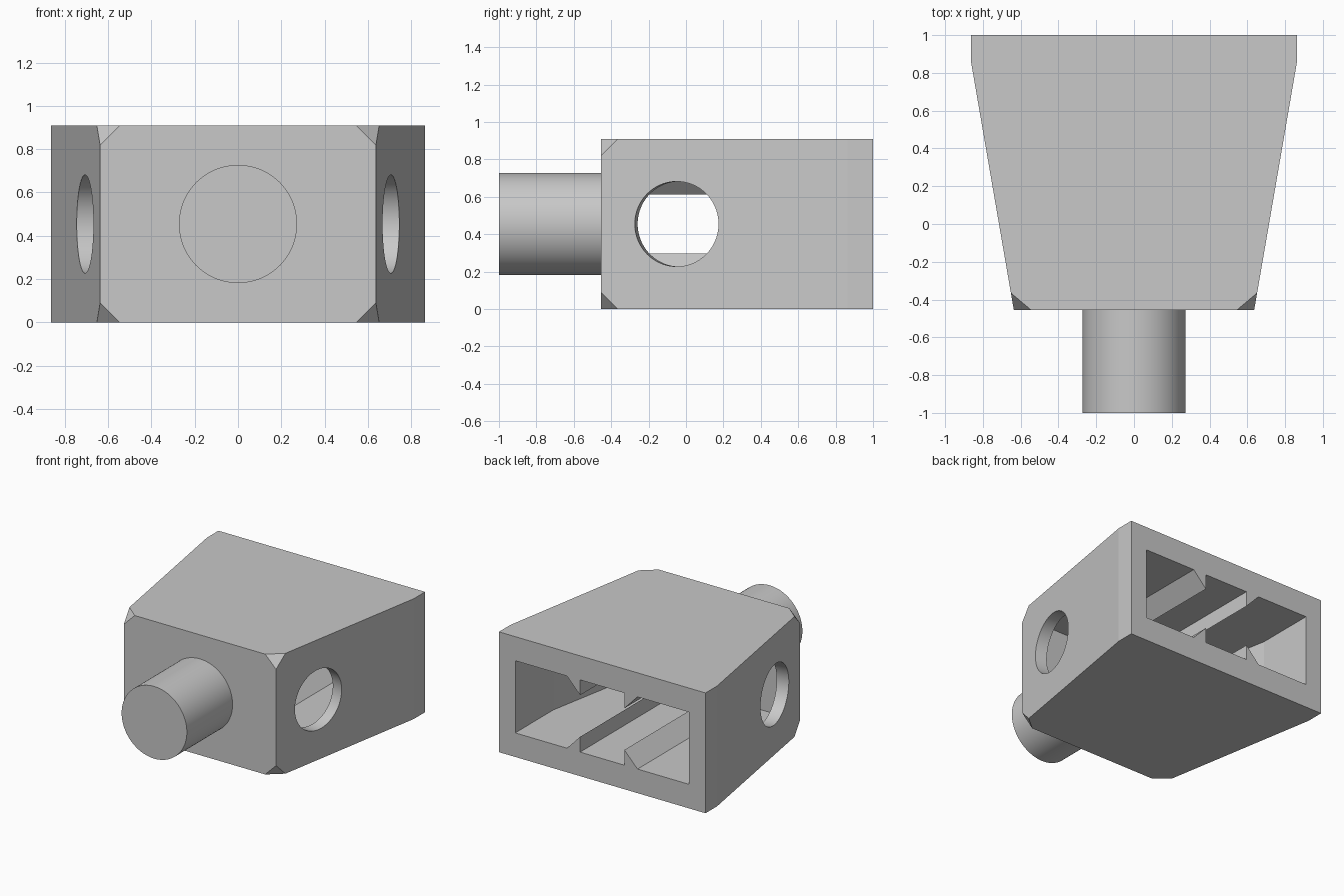
import bpy, bmesh, math
from mathutils import Matrix, Vector

if "Cube" in bpy.data.objects:
    bpy.data.objects.remove(bpy.data.objects["Cube"], do_unlink=True)

U = 1 / 11                      # design module
HEIGHT = 10 * U
MID = HEIGHT / 2
FRONT, BACK = -5 * U, 1.0

grey = bpy.data.materials.new("light_grey")
grey.use_nodes = True
grey.diffuse_color = (0.58, 0.58, 0.58, 1)
grey.node_tree.nodes["Principled BSDF"].inputs["Base Color"].default_value = grey.diffuse_color


def make_object(name, bm):
    bmesh.ops.recalc_face_normals(bm, faces=bm.faces)
    mesh = bpy.data.meshes.new(name)
    bm.to_mesh(mesh)
    bm.free()
    mesh.materials.append(grey)
    obj = bpy.data.objects.new(name, mesh)
    bpy.context.collection.objects.link(obj)
    return obj


def loft(sections):
    """Skin matching rings of points and cap both ends."""
    bm = bmesh.new()
    rings = [[bm.verts.new(p) for p in s] for s in sections]
    n = len(rings[0])
    for a, b in zip(rings, rings[1:]):
        for i in range(n):
            j = (i + 1) % n
            bm.faces.new((a[i], a[j], b[j], b[i]))
    bm.faces.new(rings[0])
    bm.faces.new(rings[-1])
    return bm


def cylinder(name, centre, axis, radius, length):
    bm = bmesh.new()
    turn = Vector(axis).to_track_quat('Z', 'Y').to_matrix().to_4x4()
    bmesh.ops.create_cone(bm, cap_ends=True, segments=96, radius1=radius, radius2=radius,
                          depth=length, matrix=Matrix.Translation(centre) @ turn)
    return make_object(name, bm)


def cut(target, cutter):
    cutter.hide_render = True
    mod = target.modifiers.new("cut", 'BOOLEAN')
    mod.operation, mod.solver, mod.object = 'DIFFERENCE', 'EXACT', cutter
    bpy.context.view_layer.objects.active = target
    bpy.ops.object.modifier_apply(modifier=mod.name)
    bpy.data.objects.remove(cutter, do_unlink=True)


def smooth(obj):
    bpy.ops.object.select_all(action='DESELECT')
    obj.select_set(True)
    bpy.context.view_layer.objects.active = obj
    bpy.ops.object.shade_smooth_by_angle(angle=math.radians(8))


# Tapered housing with its four front corners clipped
half_back, half_front, bend = 9.5 * U, 7 * U, BACK - 1.5 * U
slope = (half_back - half_front) / (bend - FRONT)
plan = [(half_front, FRONT), (half_back, bend), (half_back, BACK)]
plan += [(-x, y) for x, y in reversed(plan)]
bm = loft([[(x, y, z) for x, y in plan] for z in (0, HEIGHT)])
corners = [v for v in bm.verts if v.co.y < FRONT + 0.01]
bmesh.ops.bevel(bm, geom=corners, offset=U, offset_type='OFFSET', segments=1,
                profile=0.5, affect='VERTICES')
housing = make_object("housing", bm)


# Rear cavity whose outline leaves wedge ribs on floor and ceiling
def cavity_section(half, y):
    low, tip = 2 * U - MID, 3.27 * U - MID
    quarter = [(half, low), (0.295, low), (0.185, tip), (0.185, low)]
    bottom = quarter + [(-x, z) for x, z in reversed(quarter)]
    outline = bottom + [(x, -z) for x, z in reversed(bottom)]
    return [(x, y, MID + z) for x, z in outline]


cavity = make_object("cavity_cutter", loft([
    cavity_section(8 * U, BACK + 0.1),
    cavity_section(8 * U, 6 * U),
    cavity_section(0.575, FRONT + 2 * U)]))
cut(housing, cavity)

# Round holes square to the tapered side walls
hole_y = -0.05
hole_x = half_front + (hole_y - FRONT) * slope
for side in (1, -1):
    cut(housing, cylinder("hole_cutter", (side * hole_x, hole_y, MID),
                          (side, -slope, 0), 2.5 * U, 0.5))
smooth(housing)

# Round front peg, seated slightly into the housing
seat = 0.02
peg = cylinder("front_peg", (0, (FRONT + seat - 1) / 2, MID), (0, 1, 0),
               3 * U, FRONT + seat + 1)
smooth(peg)
